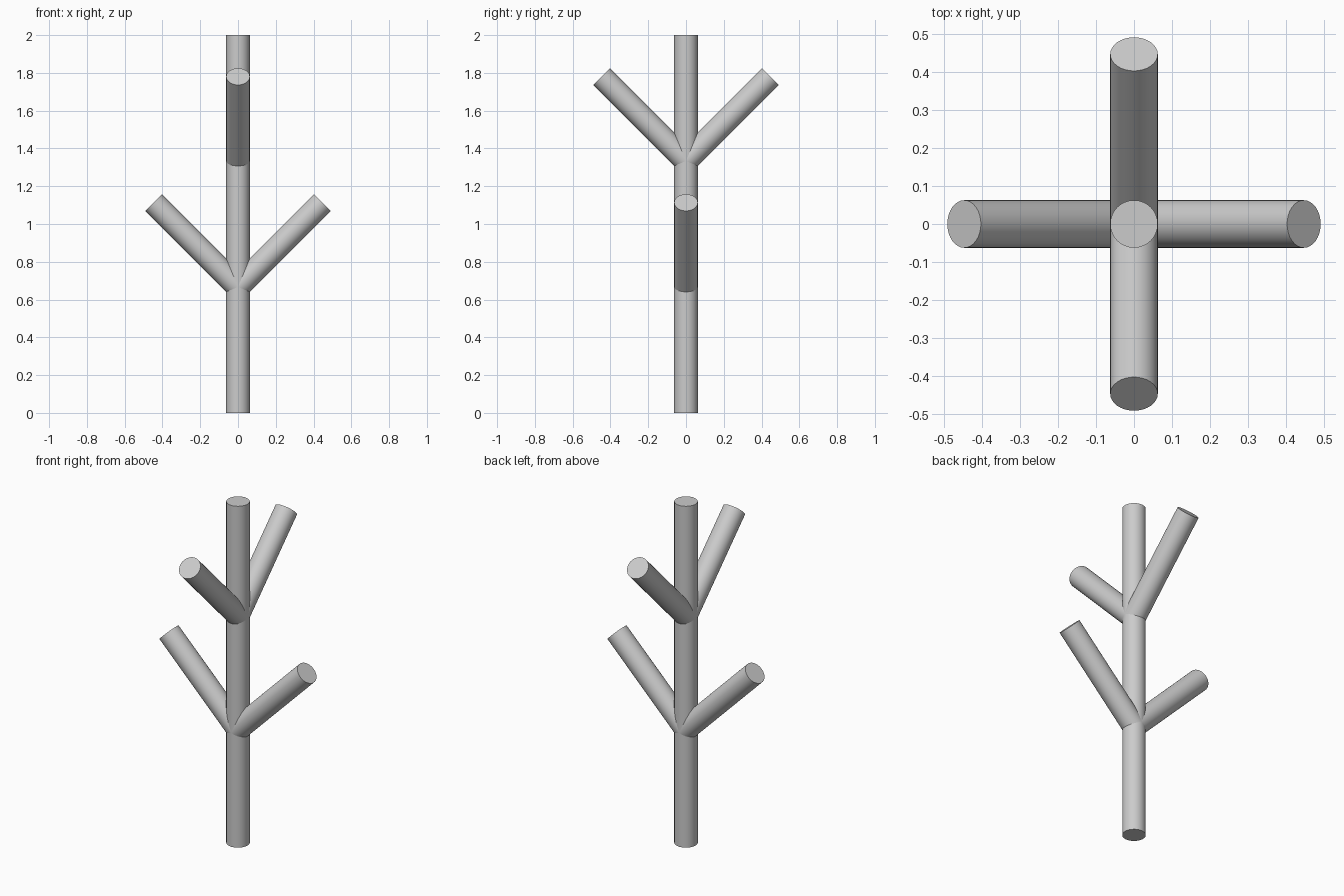
import bpy
from math import pi, radians
from mathutils import Matrix, Vector

if "Cube" in bpy.data.objects:
    bpy.data.objects.remove(bpy.data.objects["Cube"], do_unlink=True)

RADIUS = 0.0625
HEIGHT = 2.0
BRANCH_LENGTH = 0.632
SIDES = 32

# One plain grey for the whole model
grey = bpy.data.materials.new("light_grey")
grey.use_nodes = True
colour = (0.6, 0.6, 0.6, 1)
grey.diffuse_color = colour
grey.node_tree.nodes["Principled BSDF"].inputs["Base Color"].default_value = colour


def rod(name, base, length, tilt=0.0, turn=0.0):
    """Capped cylinder starting at base, tilted off vertical, then turned about z."""
    bpy.ops.mesh.primitive_cylinder_add(vertices=SIDES, radius=RADIUS, depth=length)
    obj = bpy.context.object
    obj.name = name
    obj.data.transform(Matrix.Rotation(turn, 4, "Z")
                       @ Matrix.Rotation(tilt, 4, "Y")
                       @ Matrix.Translation((0, 0, length / 2)))
    obj.location = Vector(base)
    obj.data.materials.append(grey)
    bpy.ops.object.shade_smooth_by_angle(angle=radians(35))
    return obj


# Upright trunk
rod("trunk", (0, 0, 0), HEIGHT)

# Lower pair spreads sideways, upper pair spreads front and back
lower, upper = HEIGHT / 3, HEIGHT * 2 / 3
for name, z, turn in (("lower_left_branch", lower, 0),
                      ("lower_right_branch", lower, pi),
                      ("upper_back_branch", upper, pi / 2),
                      ("upper_front_branch", upper, -pi / 2)):
    rod(name, (0, 0, z), BRANCH_LENGTH, pi / 4, turn)
